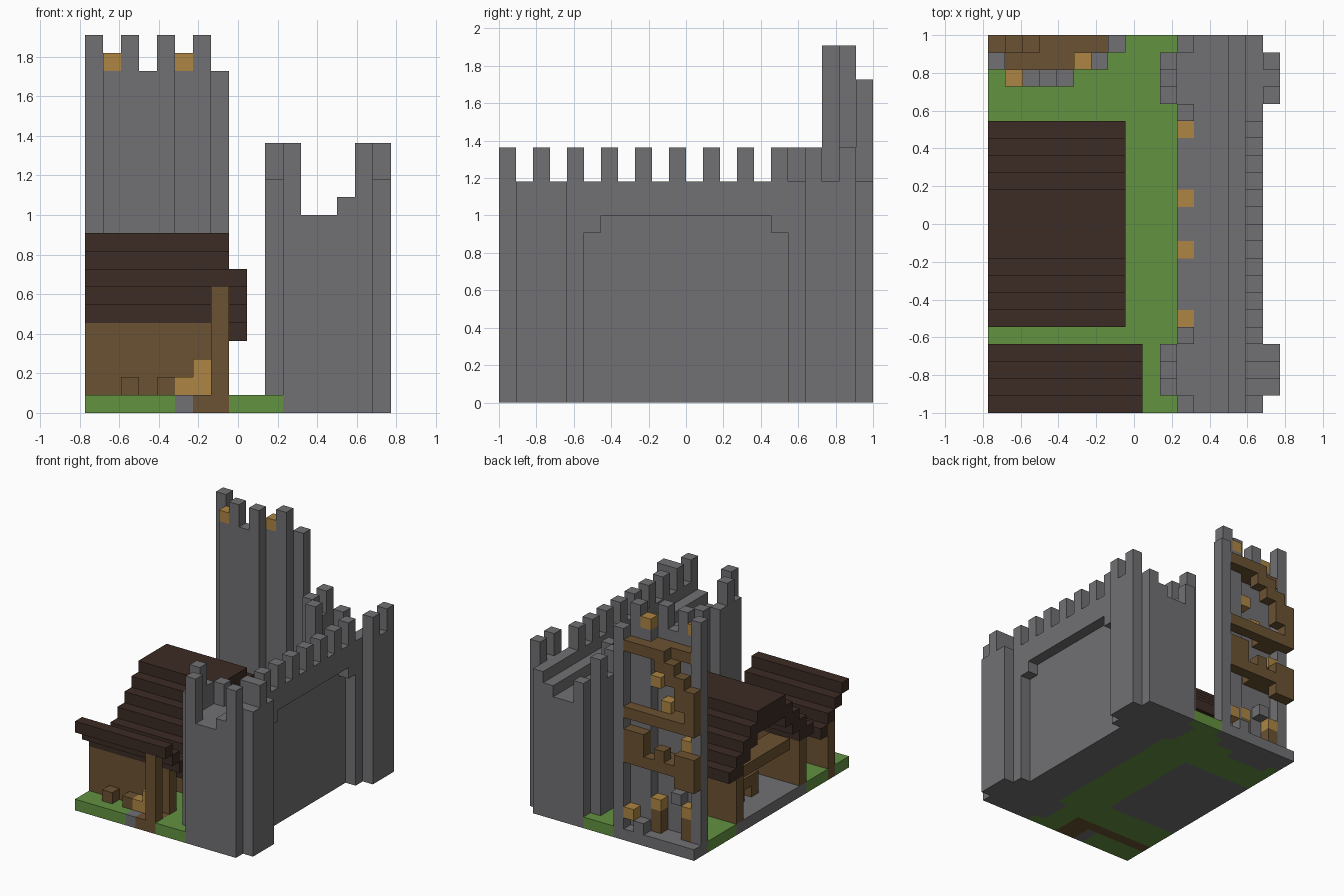
import bpy
import bmesh
from mathutils import Vector

cube = bpy.data.objects.get("Cube")
if cube:
    bpy.data.objects.remove(cube, do_unlink=True)

UNIT = 1 / 11                      # edge of one block
ORIGIN = Vector((8.5, 11, 0))      # block grid centre


def colour(name, *rgb):
    m = bpy.data.materials.new(name)
    m.diffuse_color = (*rgb, 1)
    m.use_nodes = True
    m.node_tree.nodes["Principled BSDF"].inputs["Base Color"].default_value = (*rgb, 1)
    return m


stone = colour("grey stone", .165, .16, .17)
grass = colour("grass green", .122, .287, .051)
dark_wood = colour("dark roof wood", .045, .025, .018)
wood = colour("brown wood", .147, .084, .032)
lamp = colour("lamp orange", .418, .235, .056)


def blocks(name, material, boxes):
    """One object from boxes given as low corner and high corner in blocks."""
    bm = bmesh.new()
    for box in boxes:
        lo, hi = Vector(box[:3]), Vector(box[3:])
        made = bmesh.ops.create_cube(bm, size=1)["verts"]
        for v in made:
            v.co = (lo + (hi - lo) * .5 + Vector(
                a * b for a, b in zip(v.co, hi - lo)) - ORIGIN) * UNIT
    mesh = bpy.data.meshes.new(name)
    bm.to_mesh(mesh)
    bm.free()
    mesh.materials.append(material)
    obj = bpy.data.objects.new(name, mesh)
    bpy.context.collection.objects.link(obj)
    return obj


def cell(x, y, z, top=None):
    return (x, y, z, x + 1, y + 1, top or z + 1)


def slab(x, y, x2, y2):
    return (x, y, 0, x2, y2, 1)


# Ground
blocks("grass_ground", grass, [
    slab(8, 0, 11, 22), slab(0, 0, 5, 2), slab(0, 3, 8, 6), slab(7, 6, 8, 16),
    slab(0, 16, 8, 19), slab(0, 19, 1, 20), slab(5, 19, 8, 20), slab(7, 20, 8, 21)])
blocks("stone_floor", stone, [
    slab(0, 6, 7, 16), slab(5, 0, 6, 2), slab(1, 20, 5, 21), slab(0, 21, 7, 22)])
blocks("wood_path", wood, [slab(6, 0, 7, 2), slab(7, 1, 8, 3)])

# Curtain wall with a shallow recess on its outer face
blocks("curtain_wall", stone, [(11, 0, 0, 14, 22, 11), (14, 0, 0, 15, 22, 12)])
blocks("wall_outer_face", stone, [
    (15, 0, 0, 16, 5, 13), (15, 17, 0, 16, 22, 13), (15, 5, 10, 16, 6, 13),
    (15, 16, 10, 16, 17, 13), (15, 6, 11, 16, 16, 13)])
blocks("wall_merlons", stone, [cell(15, y, 13, 15) for y in range(0, 18, 2)])
blocks("wall_lamps", lamp, [
    (11 - .01, y, 10, 12, y + 1, 11.01) for y in (5, 9, 12, 16)])

# Wall turrets
for label, y, merlon_rows in (("front", 1, [2]), ("back", 18, [18, 20])):
    blocks(label + "_turret_sides", stone, [
        (x, y, 0, x + 1, y + 3, 13) for x in (10, 16)])
    blocks(label + "_turret_merlons", stone, [
        cell(x, row, 13, 15) for x in (10, 16) for row in merlon_rows])
blocks("turret_corner_posts", stone, [
    cell(11, 0, 11, 15), cell(11, 4, 11, 13), cell(11, 17, 11, 15), cell(11, 21, 11, 13)])

# Tall half tower: ring of columns, the depth row and top of each
rows = [20, 19, 19, 19, 19, 20, 20, 21]
tops = [21, 19, 21, 19, 21, 19, 21, 19]
blocks("tower_wall", stone, [
    cell(x, y, 0, top) for x, (y, top) in enumerate(zip(rows, tops))])
blocks("tower_top_lamps", lamp, [cell(1, 19, 19), cell(5, 20, 19)])

# Spiral stairs and landings within the tower
blocks("upper_stairs", wood, [
    (4, 21, 17, 7, 22, 18), (3, 21, 16, 4, 22, 18), (2, 21, 15, 3, 22, 17),
    (1, 21, 13, 2, 22, 16), (0, 21, 11, 1, 22, 15), (1, 20, 17, 5, 21, 18)])
blocks("upper_landing", wood, [(1, 21, 11, 7, 22, 12), (1, 20, 11, 3, 21, 12)])
blocks("lower_stairs", wood, [
    (5, 21, 7, 7, 22, 10), (2, 21, 7, 5, 22, 8), (3, 21, 8, 4, 22, 9),
    (0, 21, 6, 2, 22, 9), (1, 20, 7, 4, 21, 8)])
blocks("tower_lamps", lamp, [
    cell(4, 20, 14), cell(3, 20, 12), cell(1, 20, 9), cell(6, 21, 2),
    cell(4, 20, 3), cell(1, 20, 3)])
blocks("tower_furniture", wood, [cell(4, 20, 1, 3), cell(1, 20, 1, 3)])
blocks("tower_stone_steps", stone, [cell(5, 21, 1), cell(2, 20, 4)])

# House
blocks("house_walls", wood, [
    (0, 6, 1, 7, 7, 5), (0, 15, 1, 7, 16, 5), (6, 7, 1, 7, 15, 5)])
blocks("house_gable", wood, [
    (6, 6 + s, 5 + s, 7, 16 - s, 6 + s) for s in range(4)])
roof = [(0, 9, 8, 8, 13, 10)]
for s in range(4):
    low = 4 + s if s else 5
    roof += [(0, y, low, 8, y + 1, 6 + s) for y in (5 + s, 16 - s)]
blocks("house_roof", dark_wood, roof)
blocks("house_loft", wood, [(1, 7, 4, 3, 15, 5), (3, 12, 4, 6, 15, 5)])
blocks("house_table", wood, [(2, 10, 2, 4, 13, 3), cell(2, 10, 1), cell(2, 12, 1)])

# Market stall
blocks("stall_back_wall", wood, [(0, 2, 0, 7, 3, 5), (7, 2, 1, 8, 3, 5)])
blocks("stall_post", wood, [cell(7, 0, 0, 7)])
blocks("stall_roof", dark_wood, [(0, s, 7 - s, 9, s + 1, 8 - s) for s in range(4)])
blocks("stall_crates", wood, [cell(2, 1, 1), cell(4, 1, 1)])
blocks("stall_goods", lamp, [(5, 1, 1, 7, 2, 2), cell(6, 1, 2)])
